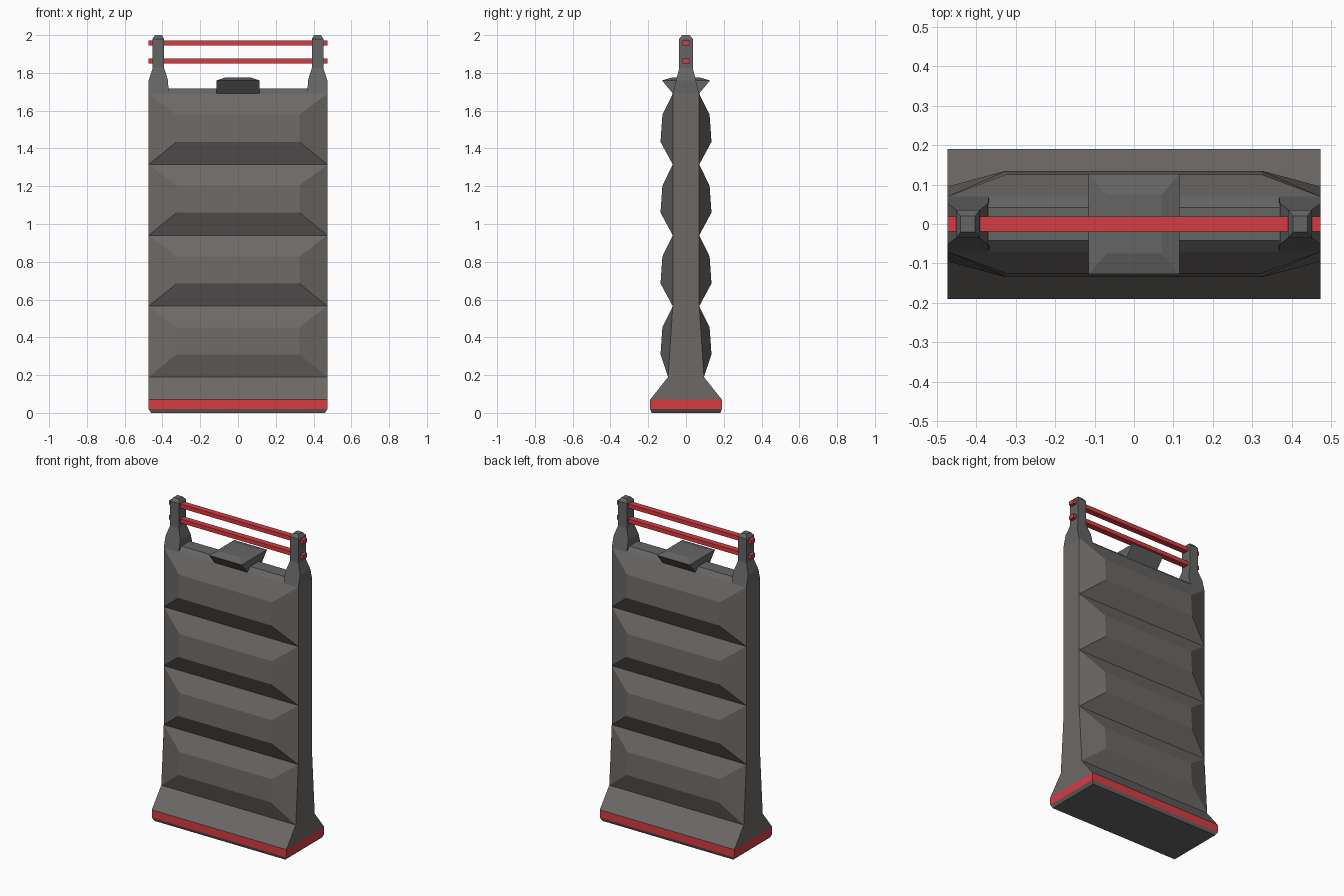
import bpy, bmesh

cube = bpy.data.objects.get("Cube")
if cube:
    bpy.data.objects.remove(cube, do_unlink=True)


def material(name, rgb):
    m = bpy.data.materials.new(name)
    m.use_nodes = True
    m.diffuse_color = (*rgb, 1)
    bsdf = next(n for n in m.node_tree.nodes if n.type == 'BSDF_PRINCIPLED')
    bsdf.inputs["Base Color"].default_value = (*rgb, 1)
    return m


WARM = material("warm grey", (0.15, 0.14, 0.133))
DARK = material("neutral grey", (0.13, 0.13, 0.13))
RED = material("red", (0.67, 0.045, 0.054))
W = 0.473  # half width


def finish(name, bm, mat):
    bmesh.ops.recalc_face_normals(bm, faces=bm.faces)
    mesh = bpy.data.meshes.new(name)
    bm.to_mesh(mesh)
    bm.free()
    mesh.materials.append(mat)
    ob = bpy.data.objects.new(name, mesh)
    bpy.context.collection.objects.link(ob)
    return ob


def loft(name, sections, mat):
    """Skin a stack of rectangles given as (x0, x1, half depth, z)."""
    bm = bmesh.new()
    rings = [[bm.verts.new(p) for p in
              ((a, -d, z), (b, -d, z), (b, d, z), (a, d, z))]
             for a, b, d, z in sections]
    for lo, hi in zip(rings, rings[1:]):
        for i in range(4):
            j = (i + 1) % 4
            bm.faces.new((lo[i], lo[j], hi[j], hi[i]))
    bm.faces.new(rings[0][::-1])
    bm.faces.new(rings[-1])
    return finish(name, bm, mat)


def panel(name, side, z0, d0, z1, d1):
    """Raised pillow between two creases, on the front or back."""
    bm = bmesh.new()
    outer = [bm.verts.new(p) for p in
             ((-W, side * d0, z0), (W, side * d0, z0),
              (W, side * d1, z1), (-W, side * d1, z1))]
    x, zl, zh = 0.325, z0 + 0.12, z0 + 0.263
    inner = [bm.verts.new(p) for p in
             ((-x, side * 0.135, zl), (x, side * 0.135, zl),
              (x, side * 0.125, zh), (-x, side * 0.125, zh))]
    for i in range(4):
        j = (i + 1) % 4
        bm.faces.new((outer[i], outer[j], inner[j], inner[i]))
    bm.faces.new(inner)
    ob = finish(name, bm, WARM)
    # an open shell must face away from the body
    if ob.data.polygons[4].normal.y * side < 0:
        ob.data.flip_normals()


# Foot and main slab
loft("foot", [(-0.46, 0.46, 0.182, 0), (-W, W, 0.19, 0.02)], DARK)
loft("foot_stripe", [(-W, W, 0.19, 0.02), (-W, W, 0.19, 0.07)], RED)
loft("slab", [(-W, W, 0.19, 0.07), (-W, W, 0.095, 0.19),
              (-W, W, 0.07, 0.565), (-W, W, 0.07, 1.69)], WARM)

# Four raised panels on each face
creases = [0.19 + 0.375 * i for i in range(5)]
for side, label in ((-1, "front"), (1, "back")):
    for i in range(4):
        panel(f"{label}_panel_{i + 1}", side, creases[i],
              0.095 if i == 0 else 0.07, creases[i + 1], 0.07)

# Top ridge and central cap
loft("top_ridge", [(-0.38, 0.38, 0.07, 1.69), (-0.38, 0.38, 0.042, 1.718)], DARK)
c = 0.115
loft("top_cap", [(-c, c, 0.065, 1.685), (-c, c, 0.127, 1.76),
                 (-0.07, 0.07, 0.075, 1.775)], DARK)

# Tapered posts
for side, label in ((1, "left"), (-1, "right")):
    profile = [(0.368, W, 0.07, 1.69), (0.37, W, 0.052, 1.76),
               (0.391, 0.452, 0.036, 1.825), (0.391, 0.452, 0.036, 1.98),
               (0.403, 0.44, 0.02, 2.0)]
    loft(f"{label}_post", [(side * a, side * b, d, z) for a, b, d, z in profile], DARK)

# Rails through the posts
for z, label in ((1.85, "lower"), (1.945, "upper")):
    loft(f"{label}_rail", [(-W, W, 0.019, z), (-W, W, 0.019, z + 0.026)], RED)
